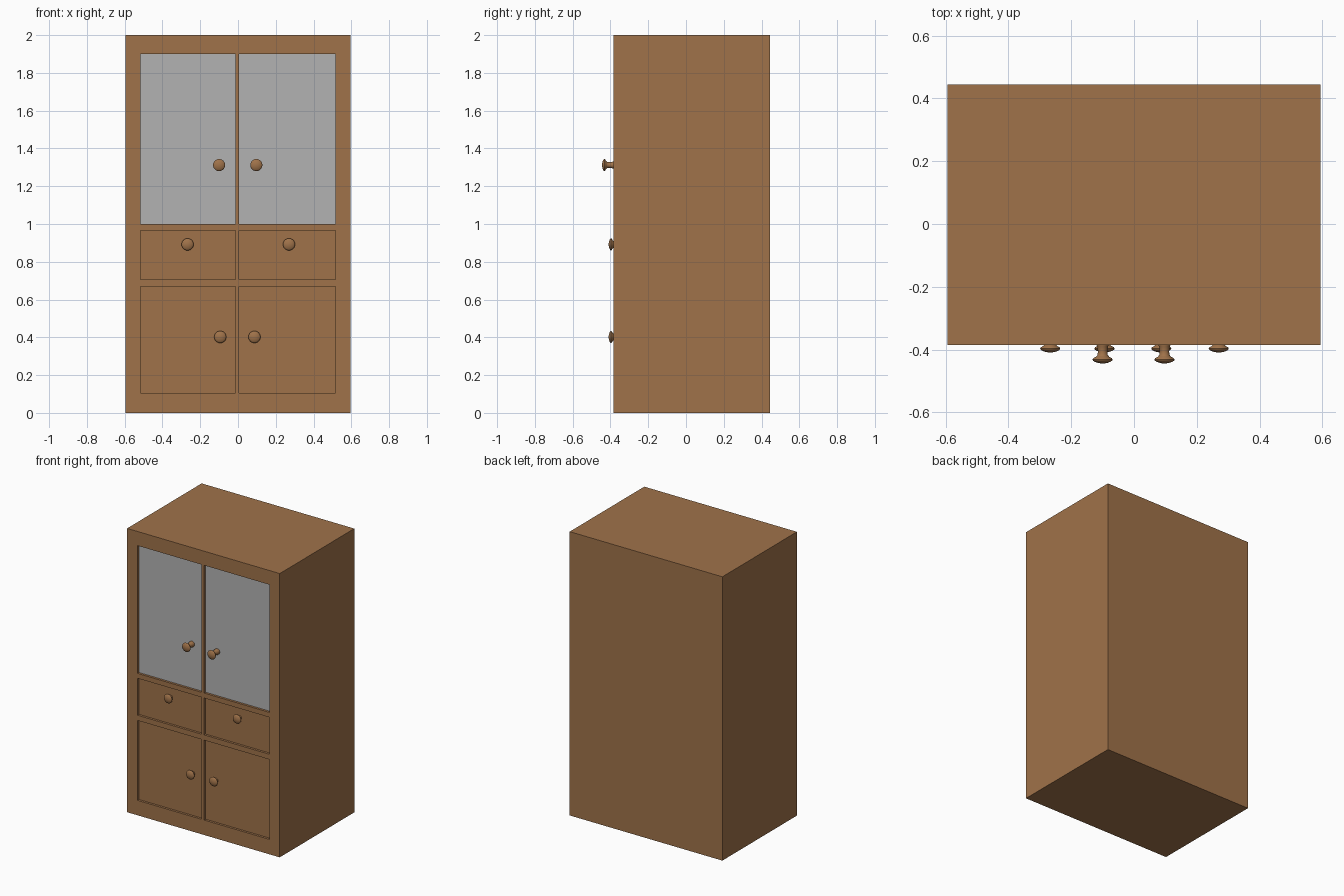
import bpy, bmesh, math
from mathutils import Matrix, Vector

if "Cube" in bpy.data.objects:
    bpy.data.objects.remove(bpy.data.objects["Cube"])

FRONT, BACK, RECESS = -0.385, 0.445, 0.016


def material(name, color):
    m = bpy.data.materials.new(name)
    m.diffuse_color = color
    m.use_nodes = True
    m.node_tree.nodes["Principled BSDF"].inputs["Base Color"].default_value = m.diffuse_color
    return m


wood = material("wood", (0.35, 0.17, 0.068, 1))
glass = material("glass", (0.45, 0.45, 0.45, 1))


def finish(bm, name, mat):
    bmesh.ops.recalc_face_normals(bm, faces=bm.faces)
    me = bpy.data.meshes.new(name)
    bm.to_mesh(me)
    bm.free()
    me.materials.append(mat)
    ob = bpy.data.objects.new(name, me)
    bpy.context.collection.objects.link(ob)
    return ob


def box(name, x, y, z, mat):
    lo, hi = Vector((x[0], y[0], z[0])), Vector((x[1], y[1], z[1]))
    bm = bmesh.new()
    bmesh.ops.create_cube(bm, size=1, matrix=Matrix.Translation((lo + hi) / 2)
                          @ Matrix.Diagonal((*(hi - lo), 1)))
    return finish(bm, name, mat)


# Cabinet body, with the six front openings cut into it
body = box("cabinet_body", (-0.595, 0.595), (FRONT, BACK), (0, 2), wood)
sides = {"left": (-0.515, -0.014), "right": (0.005, 0.517)}
rows = {"glass_door": (1.0, 1.9), "drawer": (0.705, 0.965), "lower_door": (0.105, 0.668)}
for row, z in rows.items():
    for side, x in sides.items():
        cutter = box(f"{side}_{row}_cutter", x, (FRONT - 0.05, FRONT + RECESS + 0.014), z, wood)
        cutter.hide_render = True
        cutter.hide_viewport = True
        cut = body.modifiers.new(f"{side}_{row}_opening", 'BOOLEAN')
        cut.operation, cut.object, cut.solver = 'DIFFERENCE', cutter, 'EXACT'
        # Panel set back inside its opening
        box(f"{side}_{row}", x, (FRONT + RECESS, FRONT + RECESS + 0.014), z,
            glass if row == "glass_door" else wood)


# Turned knob: (radius, distance back from the tip)
PROFILE = [(0, 0), (0.014, 0.002), (0.025, 0.006), (0.031, 0.010), (0.032, 0.013),
           (0.030, 0.017), (0.021, 0.022), (0.016, 0.028), (0.015, 0.040),
           (0.017, 0.054), (0.020, 0.062), (0.020, 0.078), (0, 0.078)]


def knob(name, x, z, tip, depth):
    bm = bmesh.new()
    pts = [bm.verts.new((r, min(d, depth), 0)) for r, d in PROFILE]
    edges = [bm.edges.new(p) for p in zip(pts, pts[1:])]
    bmesh.ops.spin(bm, geom=pts + edges, cent=(0, 0, 0), axis=(0, 1, 0),
                   angle=math.tau, steps=24, use_duplicate=False)
    bmesh.ops.remove_doubles(bm, verts=bm.verts, dist=0.00005)
    bmesh.ops.dissolve_degenerate(bm, edges=bm.edges, dist=0.00005)
    bmesh.ops.translate(bm, verts=bm.verts, vec=(x, tip, z))
    ob = finish(bm, name, wood)
    bpy.ops.object.select_all(action='DESELECT')
    ob.select_set(True)
    bpy.context.view_layer.objects.active = ob
    bpy.ops.object.shade_smooth_by_angle(angle=math.radians(40))


for row, xs, z, tip in (("glass_door", (-0.10, 0.097), 1.312, -0.445),
                        ("drawer", (-0.267, 0.27), 0.892, -0.410),
                        ("lower_door", (-0.094, 0.087), 0.402, -0.410)):
    for side, x in zip(("left", "right"), xs):
        knob(f"{side}_{row}_knob", x, z, tip, FRONT + RECESS - tip + 0.002)
